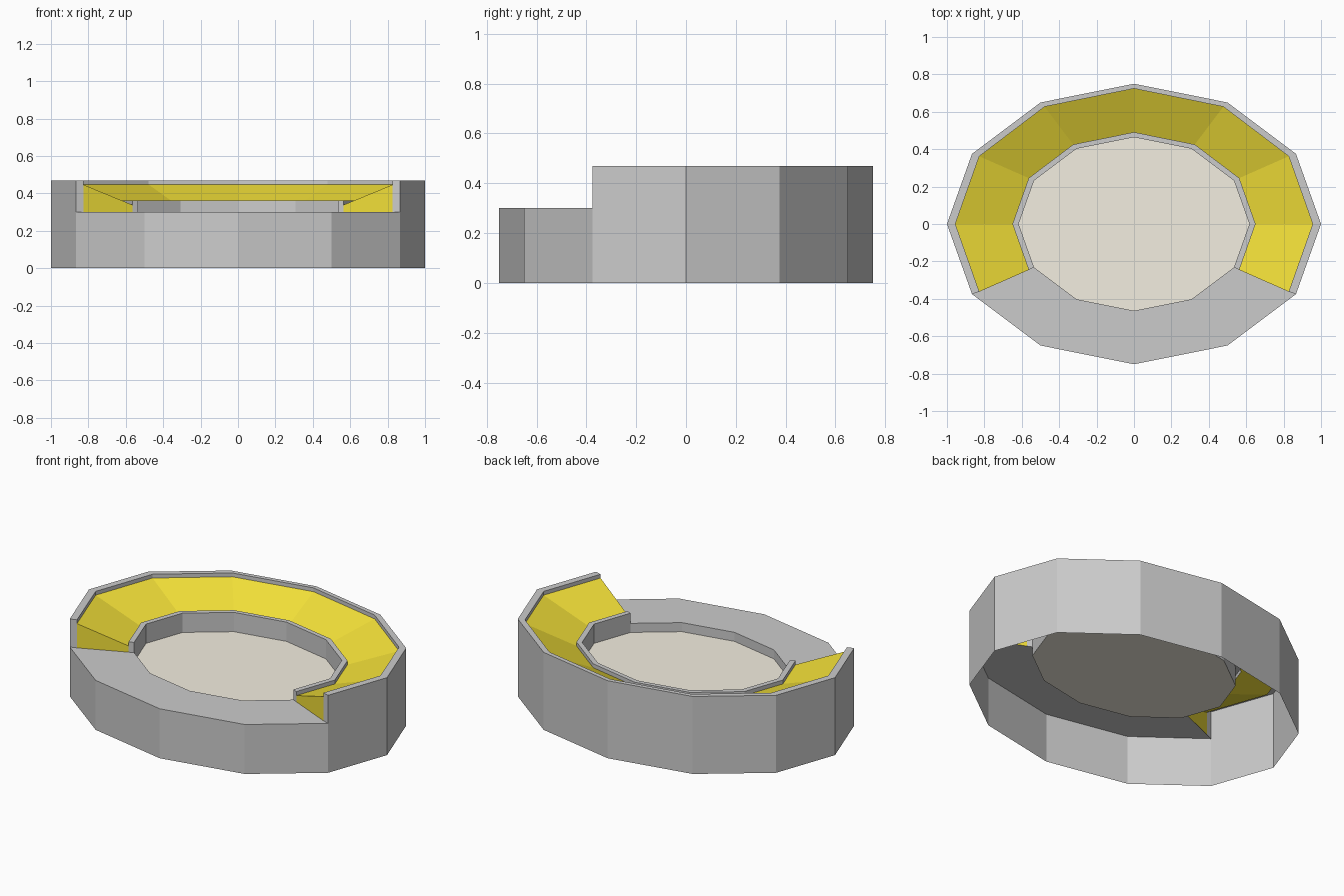
import bpy
from math import cos, sin, pi

if "Cube" in bpy.data.objects:
    bpy.data.objects.remove(bpy.data.objects["Cube"])

# Half-widths (x, y) of the concentric twelve-sided ovals
OUTER, RIM = (1.0, 0.75), (0.955, 0.724)
CURB, INNER = (0.65, 0.491), (0.617, 0.464)
STEP, FIELD, TOP = 0.30, 0.245, 0.47
SEAT_HI, SEAT_LO, CURB_TOP = 0.447, 0.338, 0.362


def pt(oval, i, z):
    a = i * pi / 6
    return (oval[0] * cos(a), oval[1] * sin(a), z)


def material(name, rgb):
    m = bpy.data.materials.new(name)
    m.diffuse_color = (*rgb, 1)
    m.use_nodes = True
    m.node_tree.nodes["Principled BSDF"].inputs["Base Color"].default_value = m.diffuse_color
    return m


def add(name, verts, faces, mat=None):
    me = bpy.data.meshes.new(name)
    me.from_pydata(verts, [], faces)
    if mat:
        me.materials.append(mat)
    ob = bpy.data.objects.new(name, me)
    bpy.context.collection.objects.link(ob)
    return ob


def sweep(name, profile, first, last, mat=None):
    """Sweep an (oval, z) profile round the oval from corner first to last."""
    n = len(profile)
    verts = [pt(o, i, z) for i in range(first, last + 1) for o, z in profile]
    faces = [(s * n + k, (s + 1) * n + k, (s + 1) * n + k + 1, s * n + k + 1)
             for s in range(last - first) for k in range(n - 1)]
    return add(name, verts, faces, mat)


yellow = material("seat_yellow", (0.9, 0.75, 0.04))
cream = material("field_cream", (0.9, 0.86, 0.75))

# Low front section
sweep("front_terrace", [(OUTER, 0), (OUTER, STEP), (INNER, STEP), (INNER, FIELD)], 7, 11)

# Raised stand: outer wall with rim, sloped seating, inner curb
sweep("outer_wall", [(OUTER, 0), (OUTER, TOP), (RIM, TOP), (RIM, SEAT_HI)], -1, 7)
sweep("seating", [(RIM, SEAT_HI), (CURB, SEAT_LO)], -1, 7, yellow)
sweep("inner_curb", [(CURB, SEAT_LO), (CURB, CURB_TOP), (INNER, CURB_TOP), (INNER, FIELD)], -1, 7)

# End faces of the raised stand on both sides
for side, i in (("right", -1), ("left", 7)):
    for part, a, za, b, zb, mat in (
            ("wall_end", OUTER, TOP, RIM, TOP, None),
            ("seating_end", RIM, SEAT_HI, CURB, SEAT_LO, yellow),
            ("curb_end", CURB, CURB_TOP, INNER, CURB_TOP, None)):
        verts = [pt(a, i, STEP), pt(a, i, za), pt(b, i, zb), pt(b, i, STEP)]
        add(f"{side}_{part}", verts, [(0, 1, 2, 3) if i == 7 else (3, 2, 1, 0)], mat)

# Playing field
add("field", [pt(INNER, i, FIELD) for i in range(12)], [tuple(range(12))], cream)
